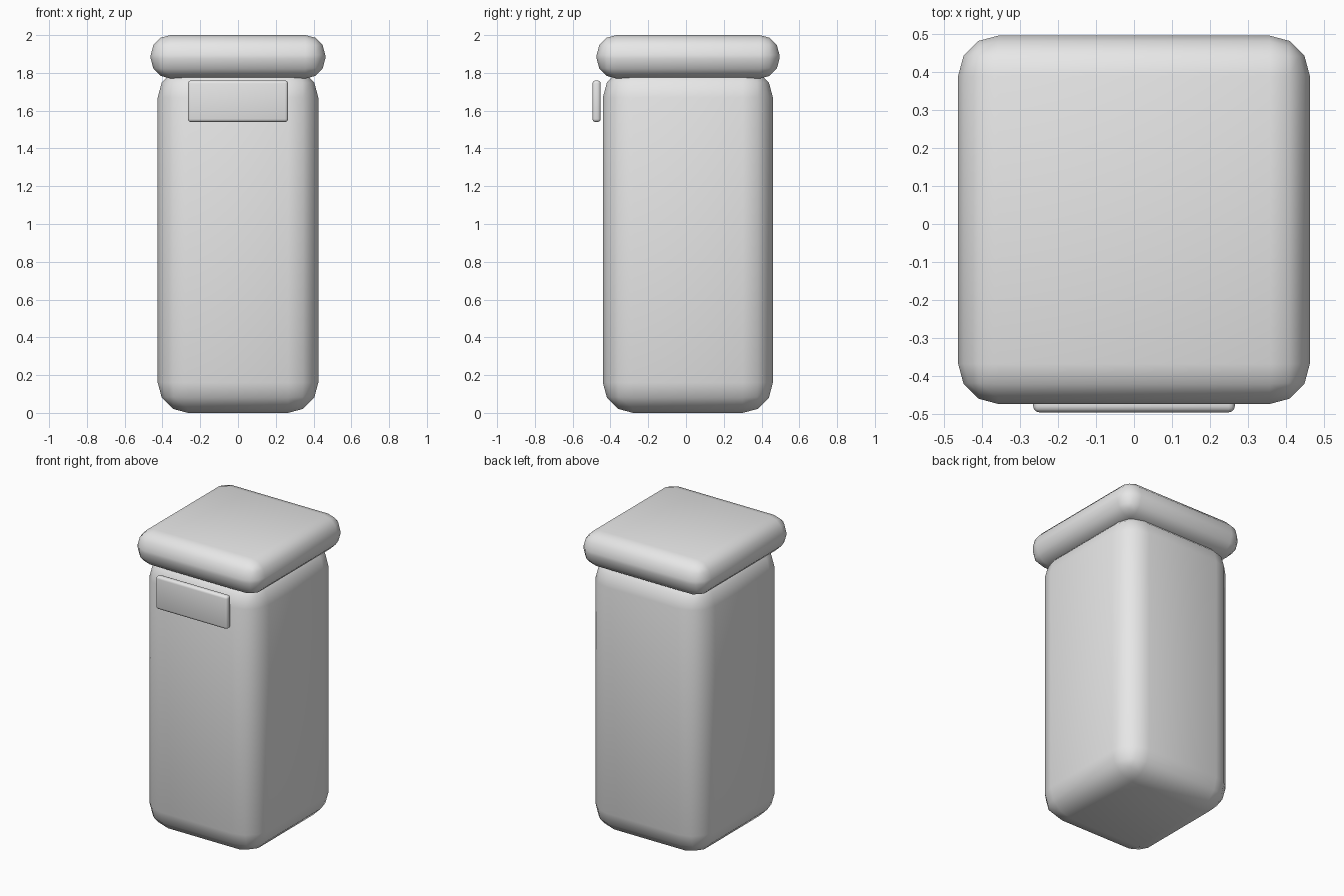
import bpy, math

if "Cube" in bpy.data.objects:
    bpy.data.objects.remove(bpy.data.objects["Cube"])

grey = bpy.data.materials.new("light_grey")
grey.diffuse_color = (0.8, 0.8, 0.8, 1)
grey.use_nodes = True
grey.node_tree.nodes["Principled BSDF"].inputs["Base Color"].default_value = grey.diffuse_color


def rounded_box(name, lo, hi, radius, segments):
    """Box between two corners with rounded edges and smooth shading."""
    centre = [(a + b) / 2 for a, b in zip(lo, hi)]
    bpy.ops.mesh.primitive_cube_add(size=1, location=centre)
    ob = bpy.context.object
    ob.name = name
    ob.scale = [b - a for a, b in zip(lo, hi)]
    bpy.ops.object.transform_apply(location=False, rotation=False, scale=True)
    bevel = ob.modifiers.new("rounding", 'BEVEL')
    bevel.width = radius
    bevel.segments = segments
    bpy.ops.object.modifier_apply(modifier=bevel.name)
    bpy.ops.object.shade_smooth_by_angle(angle=math.radians(40))
    ob.data.materials.append(grey)
    return ob


# Tall bin body; its rounded top tucks into the lid
rounded_box("body", (-0.425, -0.44, 0.0), (0.425, 0.46, 1.83), 0.16, 3)

# Overhanging cushion-shaped lid
rounded_box("lid", (-0.462, -0.473, 1.77), (0.462, 0.495, 2.0), 0.105, 3)

# Thin flap plate standing just off the front
rounded_box("front_flap", (-0.265, -0.495, 1.54), (0.265, -0.452, 1.76), 0.016, 3)
